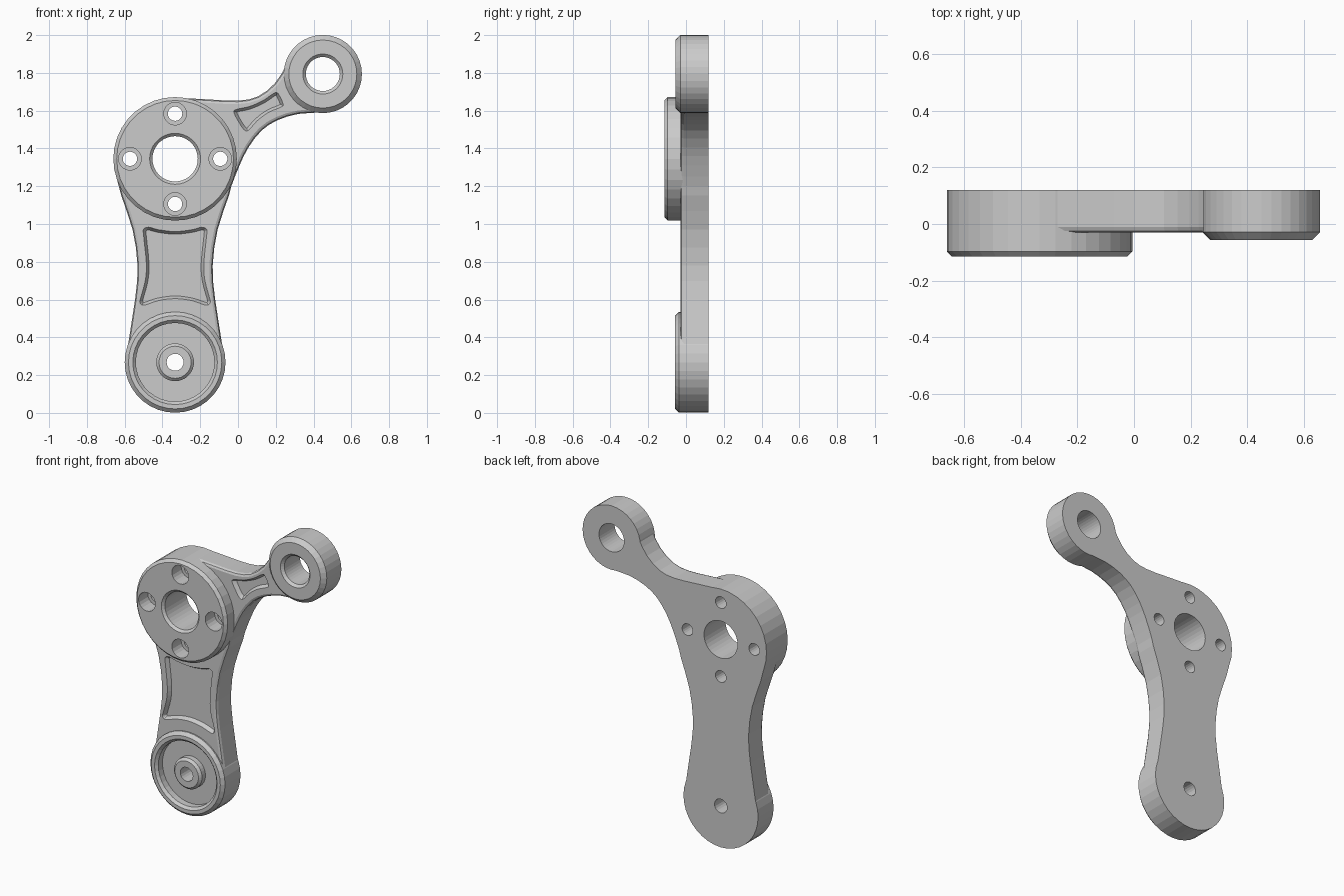
import bpy, bmesh
from math import cos, sin, pi, radians
from mathutils import Vector

if "Cube" in bpy.data.objects:
    bpy.data.objects.remove(bpy.data.objects["Cube"])

BACK = 0.12
HUB, LOW, TIP = (-0.333, 1.345), (-0.333, 0.268), (0.449, 1.794)


def loft(name, loops):
    """Closed solid through loops of ((x, z) points, y)."""
    bm = bmesh.new()
    rings = [[bm.verts.new((p[0], y, p[1])) for p in pts] for pts, y in loops]
    n = len(rings[0])
    for a, b in zip(rings, rings[1:]):
        for i in range(n):
            j = (i + 1) % n
            bm.faces.new((a[i], a[j], b[j], b[i]))
    bm.faces.new(rings[0])
    bm.faces.new(rings[-1])
    bmesh.ops.recalc_face_normals(bm, faces=bm.faces)
    me = bpy.data.meshes.new(name)
    bm.to_mesh(me)
    bm.free()
    ob = bpy.data.objects.new(name, me)
    bpy.context.collection.objects.link(ob)
    return ob


def arc(c, r, a0, a1, n):
    return [(c[0] + r * cos(radians(a0 + (a1 - a0) * i / (n - 1))),
             c[1] + r * sin(radians(a0 + (a1 - a0) * i / (n - 1)))) for i in range(n)]


def lathe(name, c, profile, n=36):
    return loft(name, [([(c[0] + r * cos(2 * pi * i / n), c[1] + r * sin(2 * pi * i / n))
                         for i in range(n)], y) for r, y in profile])


def smooth(pts, k=3):
    """Catmull-Rom refinement of a closed loop."""
    v = [Vector(p) for p in pts]
    n, out = len(v), []
    for i in range(n):
        a, b, c, d = v[i - 1], v[i], v[(i + 1) % n], v[(i + 2) % n]
        for s in range(k):
            t = s / k
            out.append(0.5 * (2 * b + (c - a) * t + (2 * a - 5 * b + 4 * c - d) * t**2
                              + (3 * b - a - 3 * c + d) * t**3))
    return out


def inset(pts, d):
    """Move a closed loop inwards by d."""
    v = [Vector(p) for p in pts]
    n = len(v)
    area = sum(v[i - 1].x * v[i].y - v[i].x * v[i - 1].y for i in range(n))
    s = 1 if area > 0 else -1
    out = []
    for i in range(n):
        e1, e2 = (v[i] - v[i - 1]).normalized(), (v[(i + 1) % n] - v[i]).normalized()
        n1, n2 = Vector((-e1.y, e1.x)) * s, Vector((-e2.y, e2.x)) * s
        out.append(v[i] + (n1 + n2) * d / max(0.5, 1 + n1.dot(n2)))
    return out


def combine(target, tool, op):
    m = target.modifiers.new("join", 'BOOLEAN')
    m.operation, m.solver, m.object = op, 'EXACT', tool
    bpy.context.view_layer.objects.active = target
    bpy.ops.object.modifier_apply(modifier=m.name)
    bpy.data.objects.remove(tool)


# Arm plate: arcs round the three bosses joined by concave waists
waist = [(0.285, 1.15), (0.225, 0.97), (0.199, 0.78), (0.212, 0.6)]
outline = (arc(TIP, 0.203, -90, 138, 12)
           + [(0.255, 1.84), (0.195, 1.745), (0.105, 1.675), (0.0, 1.653), (-0.15, 1.659)]
           + arc(HUB, 0.323, 90, 190, 8)
           + [(HUB[0] - x, z) for x, z in waist]
           + arc(LOW, 0.261, 176, 364, 14)
           + [(HUB[0] + x, z) for x, z in reversed(waist)]
           + [(-0.035, 1.2), (0.008, 1.31), (0.055, 1.405), (0.125, 1.495),
              (0.21, 1.55), (0.32, 1.583)])
full = smooth(outline, 2)
body = loft("bracket_arm", [(inset(full, 0.018), -0.03), (inset(full, 0.006), -0.024),
                            (full, -0.01), (full, BACK)])

# Raised round bosses with chamfered front edges
for name, c, r, front, ch in (("hub_boss", HUB, 0.327, -0.115, 0.018),
                              ("lower_boss", LOW, 0.267, -0.058, 0.02),
                              ("tip_boss", TIP, 0.207, -0.056, 0.027)):
    combine(body, lathe(name, c, [(r - ch, front), (r, front + ch), (r, BACK)]), 'UNION')

# Cup in the lower boss, leaving a small centre collar
combine(body, lathe("cup_cutter", LOW, [(0.224, -0.2), (0.224, -0.058), (0.208, -0.042),
                                        (0.208, 0.0), (0.1, 0.0), (0.1, -0.035),
                                        (0.085, -0.05)]), 'DIFFERENCE')

# Bores
combine(body, lathe("hub_bore", HUB, [(0.135, -0.2), (0.135, -0.115), (0.12, -0.1),
                                      (0.12, 0.3)]), 'DIFFERENCE')
combine(body, lathe("tip_bore", TIP, [(0.106, -0.2), (0.106, -0.056), (0.09, -0.04),
                                      (0.09, 0.3)]), 'DIFFERENCE')
combine(body, lathe("lower_bore", LOW, [(0.045, -0.2), (0.045, 0.3)], 20), 'DIFFERENCE')

# Four counterbored bolt holes
for i in range(4):
    c = (HUB[0] + 0.239 * cos(i * pi / 2), HUB[1] + 0.239 * sin(i * pi / 2))
    combine(body, lathe("bolt_hole", c, [(0.06, -0.2), (0.06, -0.02), (0.038, -0.02),
                                         (0.038, 0.3)], 20), 'DIFFERENCE')

# Shallow pockets with sloped walls
half = [(0.09, 0.97), (0.14, 0.983), (0.167, 0.972), (0.167, 0.94), (0.152, 0.79),
        (0.158, 0.7), (0.182, 0.61), (0.186, 0.583), (0.163, 0.57), (0.09, 0.594)]
shank = ([(HUB[0], 0.96)] + [(HUB[0] + x, z) for x, z in half] + [(HUB[0], 0.605)]
         + [(HUB[0] - x, z) for x, z in reversed(half)])
neck = [(-0.022, 1.59), (-0.008, 1.607), (0.06, 1.622), (0.13, 1.652), (0.19, 1.692),
        (0.213, 1.69), (0.238, 1.638), (0.23, 1.62), (0.16, 1.59), (0.1, 1.545),
        (0.057, 1.497), (0.035, 1.497), (0.01, 1.53)]
for pts in (shank, neck):
    wall, floor = smooth(pts), smooth(inset(pts, 0.014))
    combine(body, loft("pocket_cutter", [(wall, -0.06), (wall, -0.03), (floor, -0.005)]),
            'DIFFERENCE')
